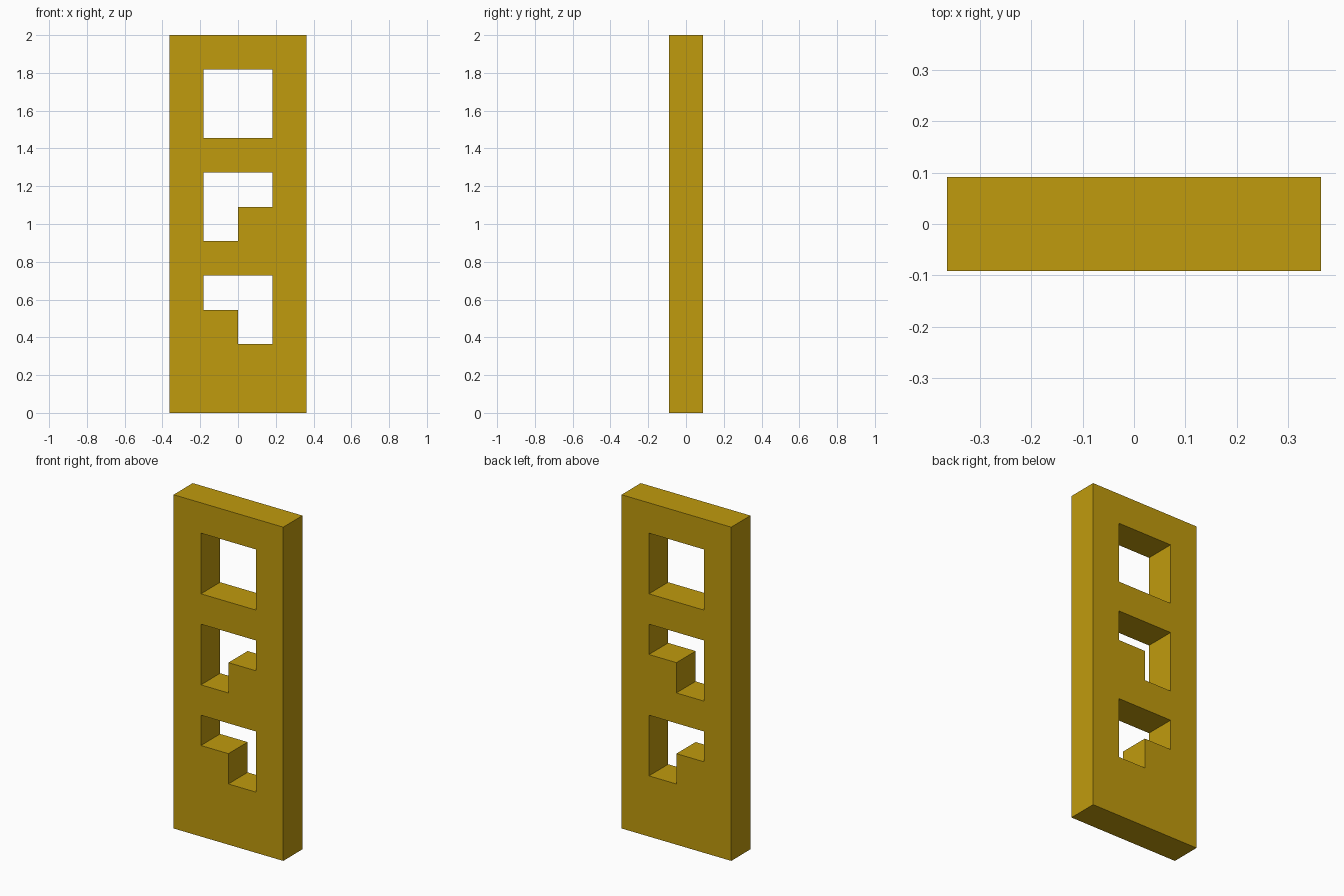
import bpy
import bmesh

cube = bpy.data.objects.get("Cube")
if cube:
    bpy.data.objects.remove(cube, do_unlink=True)

U = 2 / 11            # grid unit: the panel is 4 wide, 1 deep, 11 tall
COLS, ROWS = 4, 11


def block(c0, c1, r0, r1):
    """Cells in a rectangle of columns and rows (ends excluded)."""
    return {(c, r) for c in range(c0, c1) for r in range(r0, r1)}


# Openings: a square and two L shapes, each a 2 x 2 block of cells
openings = block(1, 3, 8, 10)
openings |= block(1, 3, 5, 7) - {(2, 5)}
openings |= block(1, 3, 2, 4) - {(1, 2)}

# Mustard material
mustard = bpy.data.materials.new("mustard yellow")
color = (0.527, 0.328, 0.004, 1)
mustard.diffuse_color = color
mustard.use_nodes = True
bsdf = next(n for n in mustard.node_tree.nodes if n.type == 'BSDF_PRINCIPLED')
bsdf.inputs["Base Color"].default_value = color

# Front sheet made of the solid cells
bm = bmesh.new()
verts = {(c, r): bm.verts.new(((c - COLS / 2) * U, -U / 2, r * U))
         for c in range(COLS + 1) for r in range(ROWS + 1)}
for c, r in sorted(block(0, COLS, 0, ROWS) - openings):
    bm.faces.new([verts[c, r], verts[c + 1, r],
                  verts[c + 1, r + 1], verts[c, r + 1]])
bmesh.ops.delete(bm, geom=[v for v in bm.verts if not v.link_faces],
                 context='VERTS')

# Thicken the sheet towards the back
result = bmesh.ops.extrude_face_region(bm, geom=bm.faces[:],
                                       use_keep_orig=True)
back = [g for g in result["geom"] if isinstance(g, bmesh.types.BMVert)]
bmesh.ops.translate(bm, verts=back, vec=(0, U, 0))
bmesh.ops.recalc_face_normals(bm, faces=bm.faces[:])

mesh = bpy.data.meshes.new("panel")
bm.to_mesh(mesh)
bm.free()
mesh.materials.append(mustard)
panel = bpy.data.objects.new("panel", mesh)
bpy.context.collection.objects.link(panel)
